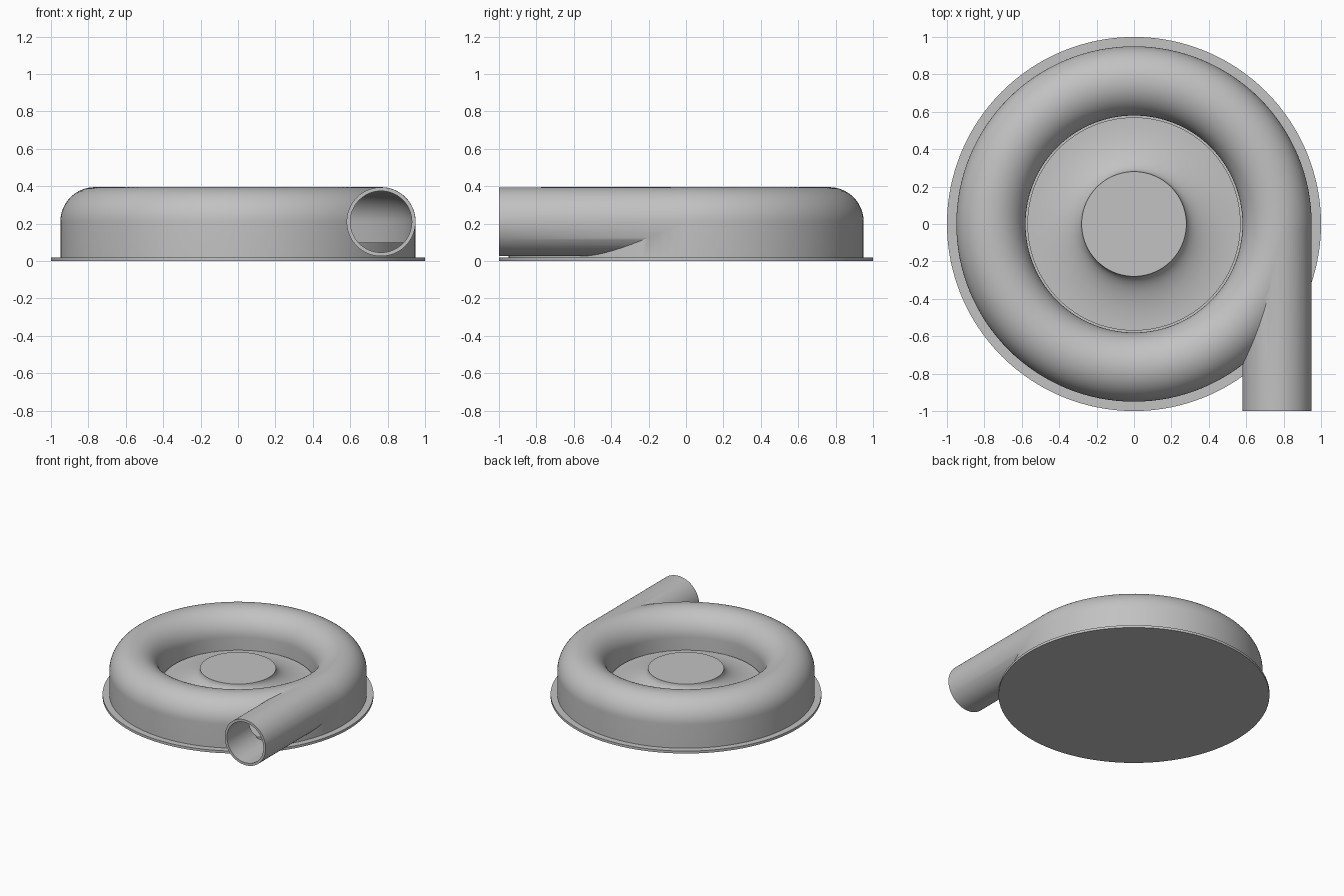
import bpy, bmesh
from math import pi, sin, cos, radians
from mathutils import Matrix, Vector

cube = bpy.data.objects.get("Cube")
if cube:
    bpy.data.objects.remove(cube, do_unlink=True)

SEG = 128
RING, TUBE, MID = 0.765, 0.185, 0.21   # volute ring radius, tube radius, tube height
WALL = 0.02

metal = bpy.data.materials.new("plain grey")
metal.use_nodes = True
GREY = (0.54, 0.54, 0.54, 1)
metal.diffuse_color = GREY
metal.node_tree.nodes["Principled BSDF"].inputs["Base Color"].default_value = GREY


def finish(name, bm):
    bmesh.ops.remove_doubles(bm, verts=bm.verts, dist=1e-5)
    bmesh.ops.recalc_face_normals(bm, faces=bm.faces)
    mesh = bpy.data.meshes.new(name)
    bm.to_mesh(mesh)
    bm.free()
    obj = bpy.data.objects.new(name, mesh)
    bpy.context.collection.objects.link(obj)
    mesh.materials.append(metal)
    return obj


def lathe(name, profile, closed=False):
    """Revolve (radius, height) points about the z axis."""
    bm = bmesh.new()
    vs = [bm.verts.new((r, 0, z)) for r, z in profile]
    pairs = list(zip(vs, vs[1:])) + ([(vs[-1], vs[0])] if closed else [])
    edges = [bm.edges.new(p) for p in pairs]
    bmesh.ops.spin(bm, geom=vs + edges, cent=(0, 0, 0), axis=(0, 0, 1),
                   angle=2 * pi, steps=SEG, use_duplicate=False)
    return finish(name, bm)


def pipe(name, radius, y0, y1):
    bm = bmesh.new()
    place = Matrix.Translation((RING, (y0 + y1) / 2, MID)) @ Matrix.Rotation(pi / 2, 4, 'X')
    bmesh.ops.create_cone(bm, cap_ends=True, segments=80, radius1=radius,
                          radius2=radius, depth=y1 - y0, matrix=place)
    return finish(name, bm)


def arch(radius, floor):
    """Half-round top on straight walls."""
    top = [(RING + radius * cos(pi * i / 32), MID + radius * sin(pi * i / 32))
           for i in range(33)]
    return [(RING + radius, floor)] + top + [(RING - radius, floor)]


def combine(target, other, operation):
    mod = target.modifiers.new(operation.lower(), 'BOOLEAN')
    mod.operation = operation
    mod.object = other
    mod.solver = 'EXACT'
    bpy.context.view_layer.objects.active = target
    bpy.ops.object.modifier_apply(modifier=mod.name)
    bpy.data.objects.remove(other, do_unlink=True)


# Base flange and the raised floor inside the housing
flange = lathe("base_flange", [(0, 0), (1, 0), (1, 0.02), (0, 0.02)])
floor = lathe("housing_floor", [(0, 0.015), (0.94, 0.015), (0.94, 0.1), (0, 0.1)])

# Volute housing with its tangential outlet, hollowed out
housing = lathe("volute_housing", arch(TUBE, 0.018), closed=True)
combine(housing, pipe("outlet_pipe", TUBE - 0.0008, -1, 0.01), 'UNION')
combine(housing, lathe("ring_cavity", arch(TUBE - WALL, 0.06), closed=True), 'DIFFERENCE')
combine(housing, pipe("outlet_bore", TUBE - WALL - 0.0008, -1.1, 0.01), 'DIFFERENCE')

# Central hub flaring down to a thin rim
flare = [(0.57 - 0.29 * cos(radians(a)), 0.23 - 0.12 * sin(radians(a)))
         for a in range(0, 91, 5)]
hub = lathe("hub", [(0, 0.23)] + flare + [(0.57, 0.09), (0, 0.09)])

# Smooth shading with crisp edges
for obj in (flange, floor, housing, hub):
    bpy.ops.object.select_all(action='DESELECT')
    obj.select_set(True)
    bpy.context.view_layer.objects.active = obj
    bpy.ops.object.shade_smooth_by_angle(angle=radians(30))
